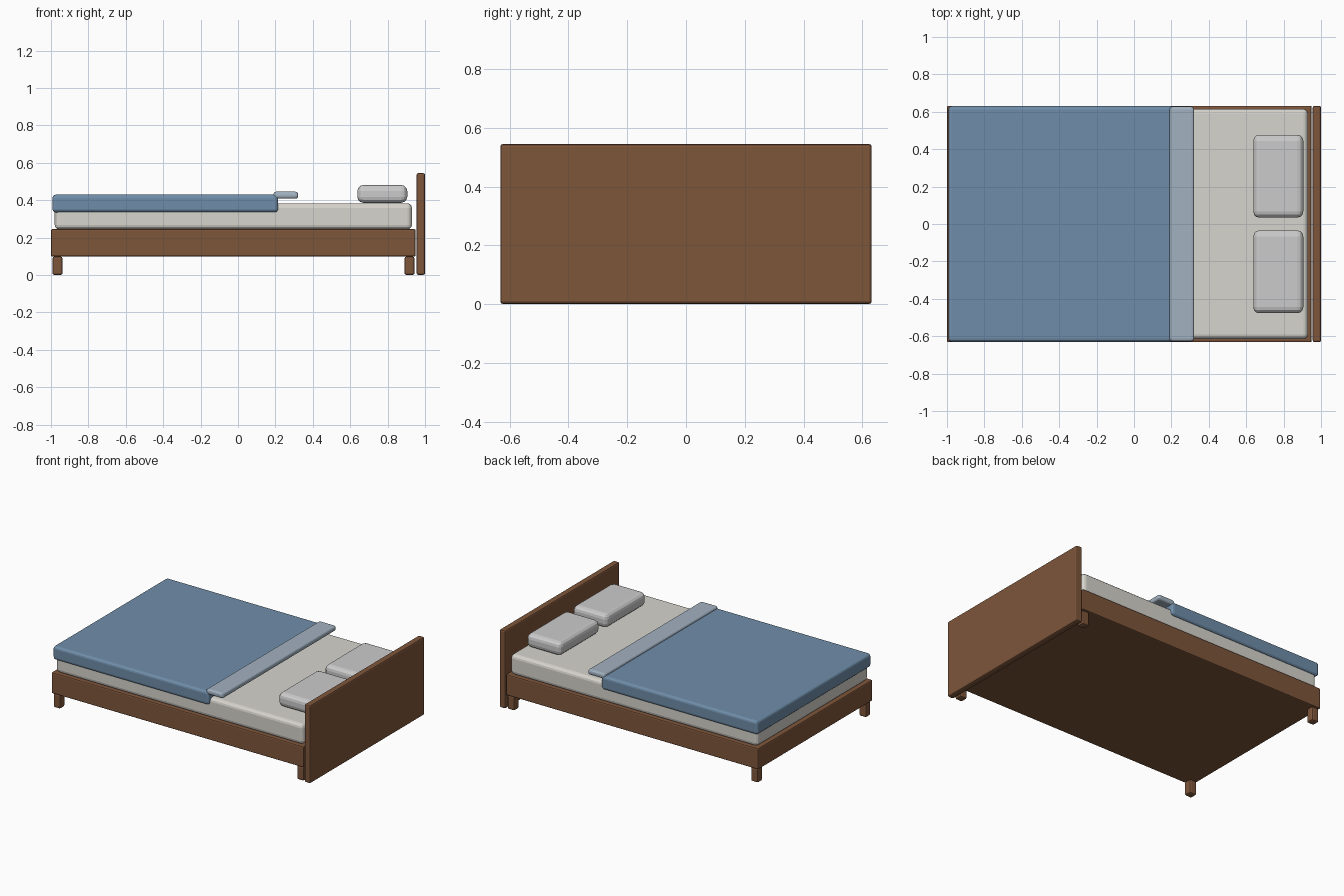
import bpy
import bmesh

if "Cube" in bpy.data.objects:
    bpy.data.objects.remove(bpy.data.objects["Cube"])


def material(name, rgb):
    m = bpy.data.materials.new(name)
    m.diffuse_color = (*rgb, 1)
    m.use_nodes = True
    m.node_tree.nodes["Principled BSDF"].inputs["Base Color"].default_value = m.diffuse_color
    return m


wood = material("wood", (0.21, 0.093, 0.044))
linen = material("linen", (0.68, 0.66, 0.61))
blue = material("blue", (0.16, 0.27, 0.40))
pale_blue = material("pale_blue", (0.36, 0.44, 0.53))


def soft_box(name, x, y, z, bevel, segments, mat=None):
    """Rounded box from (min, max) ranges on each axis."""
    ranges = (x, y, z)
    bm = bmesh.new()
    bmesh.ops.create_cube(bm, size=1)
    for v in bm.verts:
        v.co = [r[0] if c < 0 else r[1] for r, c in zip(ranges, v.co)]
    centre = [sum(r) / 2 for r in ranges]
    bmesh.ops.translate(bm, verts=bm.verts, vec=[-c for c in centre])
    me = bpy.data.meshes.new(name)
    bm.to_mesh(me)
    bm.free()
    ob = bpy.data.objects.new(name, me)
    ob.location = centre
    bpy.context.collection.objects.link(ob)
    mod = ob.modifiers.new("bevel", 'BEVEL')
    mod.width = bevel
    mod.segments = segments
    if mat:
        me.materials.append(mat)
    return ob


# Wooden frame and headboard
soft_box("frame", (-1, 0.95), (-0.632, 0.632), (0.098, 0.245), 0.008, 2, wood)
soft_box("headboard", (0.955, 1), (-0.632, 0.632), (0, 0.545), 0.01, 2, wood)

# Legs at the four corners
for end, x in (("foot", (-0.992, -0.938)), ("head", (0.89, 0.944))):
    for side, s in (("front", -1), ("back", 1)):
        y = sorted((s * 0.57, s * 0.624))
        soft_box(f"{end}_{side}_leg", x, y, (0, 0.098), 0.01, 2, wood)

# Bedding
soft_box("mattress", (-0.98, 0.93), (-0.615, 0.615), (0.243, 0.383), 0.025, 3, linen)
soft_box("blanket", (-0.992, 0.215), (-0.63, 0.63), (0.335, 0.429), 0.018, 3, blue)
soft_box("blanket_fold", (0.19, 0.322), (-0.627, 0.627), (0.408, 0.445), 0.014, 3, pale_blue)

# Pillows
for side, s in (("front", -1), ("back", 1)):
    y = sorted((s * 0.034, s * 0.477))
    soft_box(f"{side}_pillow", (0.638, 0.905), y, (0.386, 0.481), 0.032, 3)
